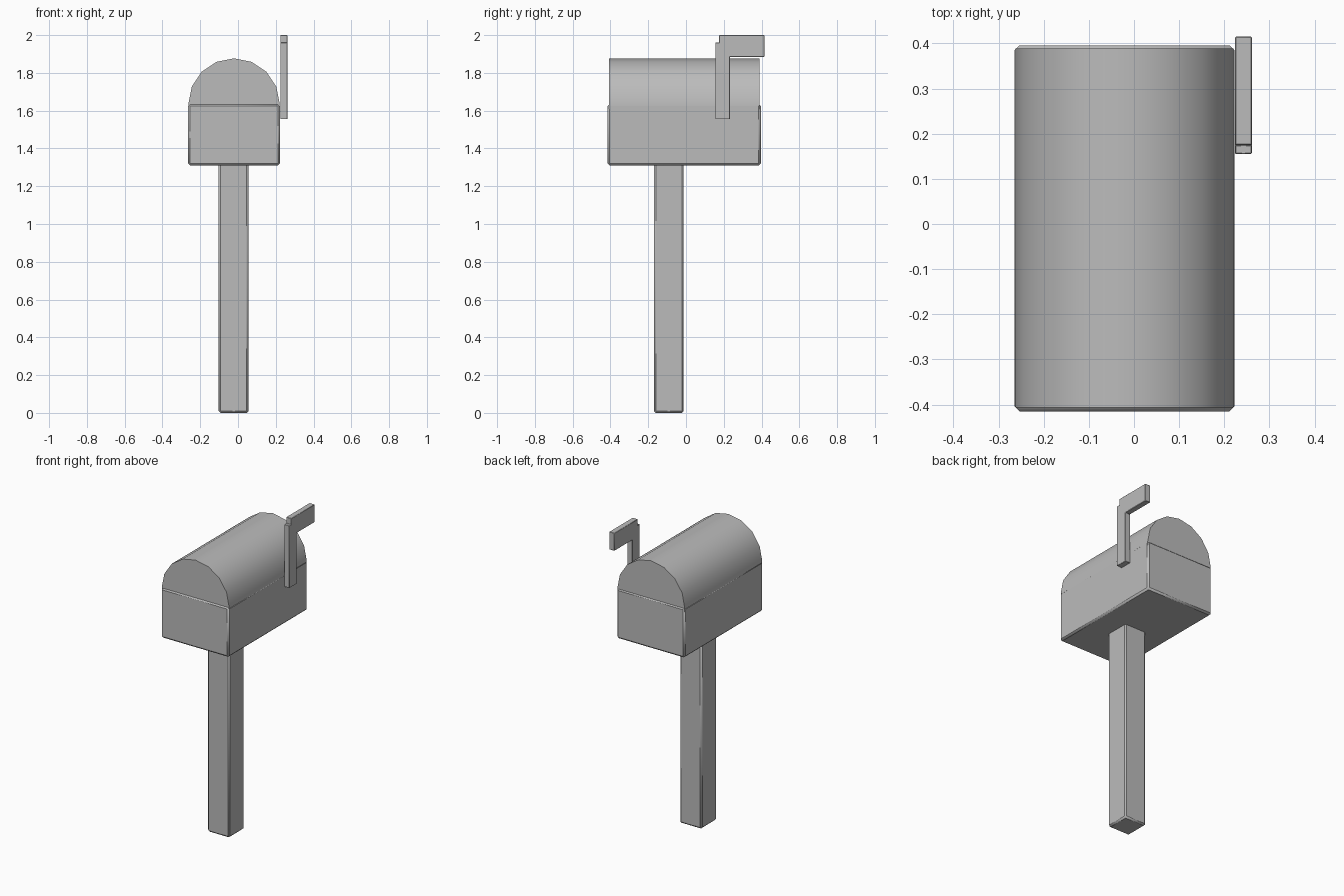
import bpy
import bmesh
from math import radians, sin, cos
from mathutils import Vector

if "Cube" in bpy.data.objects:
    bpy.data.objects.remove(bpy.data.objects["Cube"], do_unlink=True)

gray = bpy.data.materials.new("plain_gray")
gray.use_nodes = True
gray.diffuse_color = (0.5, 0.5, 0.5, 1)
gray.node_tree.nodes["Principled BSDF"].inputs["Base Color"].default_value = (0.5, 0.5, 0.5, 1)


def prism(name, profile, sweep, bevel, smooth_angle):
    """Sweep a closed outline of 3D points into a solid with softened edges."""
    bm = bmesh.new()
    face = bm.faces.new([bm.verts.new(p) for p in profile])
    swept = bmesh.ops.extrude_face_region(bm, geom=[face])["geom"]
    verts = [v for v in swept if isinstance(v, bmesh.types.BMVert)]
    bmesh.ops.translate(bm, verts=verts, vec=Vector(sweep))
    bmesh.ops.recalc_face_normals(bm, faces=bm.faces)
    mesh = bpy.data.meshes.new(name)
    bm.to_mesh(mesh)
    bm.free()
    mesh.materials.append(gray)
    obj = bpy.data.objects.new(name, mesh)
    bpy.context.collection.objects.link(obj)
    if bevel:
        mod = obj.modifiers.new("soft_edges", "BEVEL")
        mod.width = bevel
        mod.segments = 1
        mod.limit_method = "ANGLE"
        mod.angle_limit = radians(50)
    bpy.ops.object.select_all(action="DESELECT")
    obj.select_set(True)
    bpy.context.view_layer.objects.active = obj
    bpy.ops.object.shade_smooth_by_angle(angle=radians(smooth_angle))
    return obj


def rectangle(x0, x1, y0, y1, z):
    return [(x0, y0, z), (x1, y0, z), (x1, y1, z), (x0, y1, z)]


# Square post
prism("post", rectangle(-0.102, 0.056, -0.17, -0.012, 0), (0, 0, 1.33), 0.01, 50)

# Lower half of the box
prism("box_base", rectangle(-0.265, 0.223, -0.415, 0.396, 1.31), (0, 0, 0.325), 0.011, 50)

# Rounded lid, eight facets across the arch
cx, spring, radius = -0.021, 1.635, 0.242
arch = [(cx + radius * cos(radians(a)), -0.407, spring + radius * sin(radians(a)))
        for a in [22.5 * i for i in range(9)]]
arch = [(cx + radius, -0.407, 1.61)] + arch + [(cx - radius, -0.407, 1.61)]
prism("rounded_lid", arch, (0, 0.796, 0), 0, 40)

# Raised signal flag on the left side
flag = [(0.155, 1.555), (0.232, 1.555), (0.232, 1.885), (0.415, 1.885),
        (0.415, 2), (0.175, 2), (0.175, 1.96), (0.155, 1.96)]
prism("signal_flag", [(0.224, y, z) for y, z in flag], (0.037, 0, 0), 0.002, 30)
